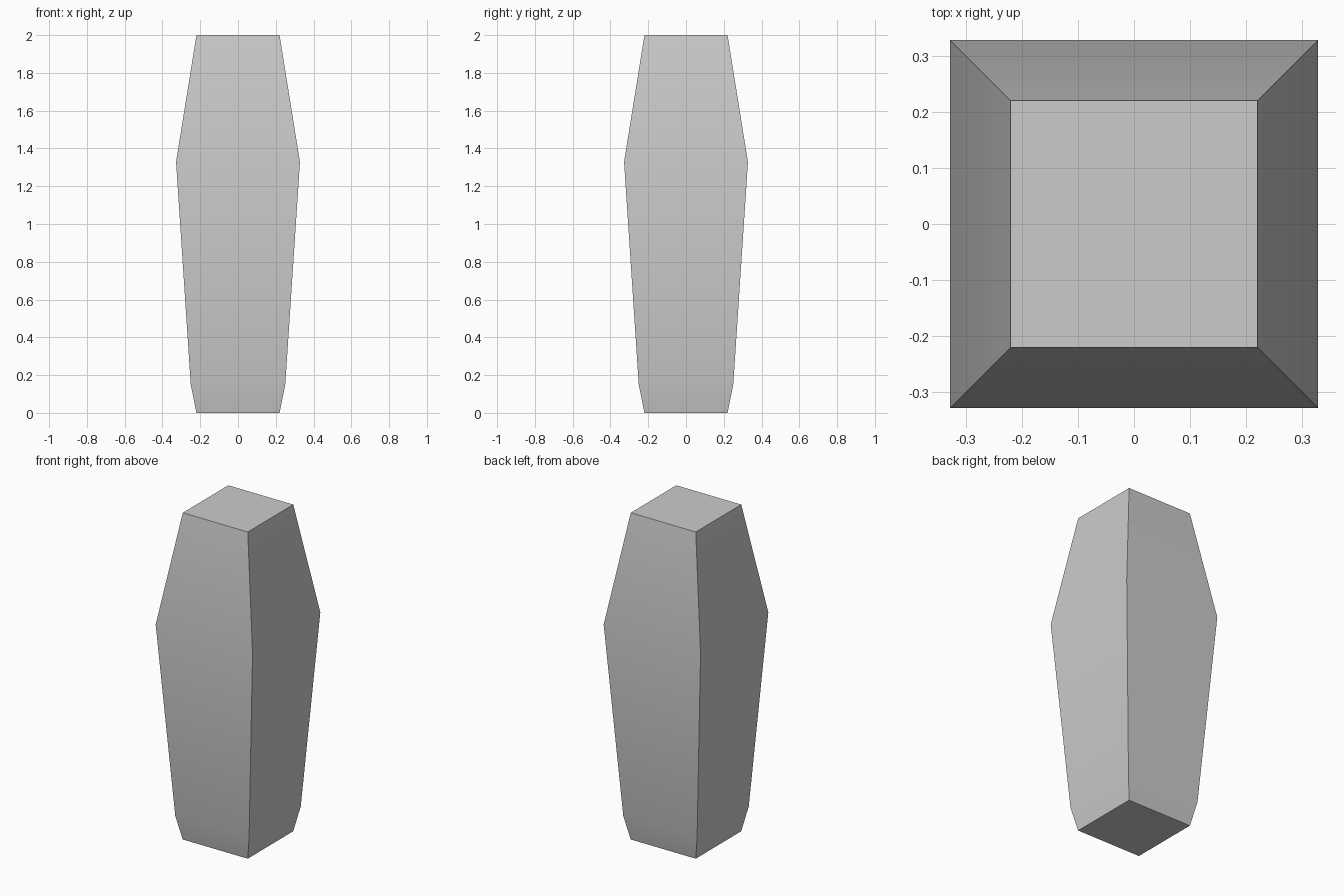
import bpy
import bmesh

if "Cube" in bpy.data.objects:
    bpy.data.objects.remove(bpy.data.objects["Cube"])

# Square cross-sections up the pillar: (height, half width)
PROFILE = [(0.0, 0.22), (0.148, 0.25), (1.328, 0.328), (2.0, 0.22)]
CORNERS = [(-1, -1), (1, -1), (1, 1), (-1, 1)]

# Tapered square pillar body
bm = bmesh.new()
rings = [[bm.verts.new((x * h, y * h, z)) for x, y in CORNERS] for z, h in PROFILE]
for low, high in zip(rings, rings[1:]):
    for i in range(4):
        j = (i + 1) % 4
        bm.faces.new((low[i], low[j], high[j], high[i]))

# Flat bottom and top caps
bm.faces.new(rings[0][::-1])
bm.faces.new(rings[-1])
bmesh.ops.recalc_face_normals(bm, faces=bm.faces[:])

mesh = bpy.data.meshes.new("tapered_pillar")
bm.to_mesh(mesh)
bm.free()
pillar = bpy.data.objects.new("tapered_pillar", mesh)
bpy.context.collection.objects.link(pillar)

# Soft bends along the sides, sharp corners and caps
bpy.context.view_layer.objects.active = pillar
pillar.select_set(True)
bpy.ops.object.shade_smooth_by_angle()
